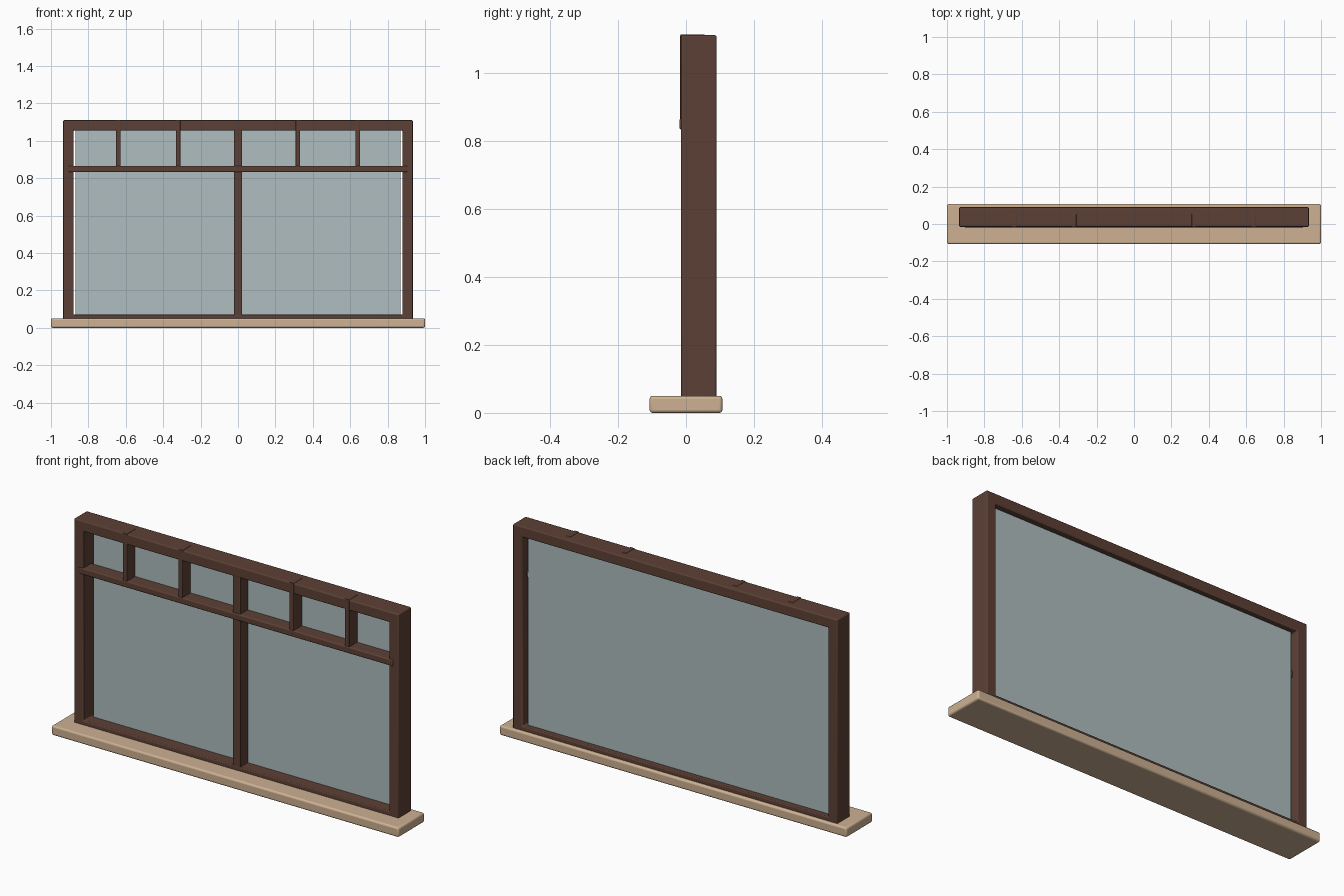
import bpy, bmesh

if "Cube" in bpy.data.objects:
    bpy.data.objects.remove(bpy.data.objects["Cube"])


def material(name, rgb):
    m = bpy.data.materials.new(name)
    m.diffuse_color = (*rgb, 1)
    m.use_nodes = True
    m.node_tree.nodes["Principled BSDF"].inputs["Base Color"].default_value = m.diffuse_color
    return m


WOOD = material("dark_wood", (0.107, 0.051, 0.036))
STONE = material("pale_sill", (0.61, 0.44, 0.29))
GLASS = material("glass", (0.43, 0.51, 0.52))


def finish(name, bm, mat, bevel):
    bmesh.ops.recalc_face_normals(bm, faces=bm.faces)
    me = bpy.data.meshes.new(name)
    bm.to_mesh(me)
    bm.free()
    me.materials.append(mat)
    ob = bpy.data.objects.new(name, me)
    bpy.context.collection.objects.link(ob)
    if bevel:
        mod = ob.modifiers.new("Bevel", 'BEVEL')
        mod.width = bevel
        mod.segments = 3
        bpy.ops.object.select_all(action='DESELECT')
        ob.select_set(True)
        bpy.context.view_layer.objects.active = ob
        bpy.ops.object.shade_smooth_by_angle()
    return ob


def box(name, x, y, z, mat, bevel=0.0):
    bm = bmesh.new()
    bmesh.ops.create_cube(bm, size=1)
    for v in bm.verts:
        v.co = [lo + (c + 0.5) * (hi - lo) for c, (lo, hi) in zip(v.co, (x, y, z))]
    return finish(name, bm, mat, bevel)


def ring(name, outer, inner, y, mat, bevel):
    """Rectangular frame: outer and inner are (half width, bottom, top)."""
    bm = bmesh.new()

    def loop(rect, depth):
        w, b, t = rect
        return [bm.verts.new((px, depth, pz)) for px, pz in ((-w, b), (w, b), (w, t), (-w, t))]

    loops = [loop(outer, y[0]), loop(outer, y[1]), loop(inner, y[1]), loop(inner, y[0])]
    for k in range(4):
        a, b = loops[k], loops[(k + 1) % 4]
        for i in range(4):
            j = (i + 1) % 4
            bm.faces.new((a[i], a[j], b[j], b[i]))
    return finish(name, bm, mat, bevel)


# Sill
box("sill", (-1, 1), (-0.107, 0.107), (0, 0.05), STONE, 0.009)

# Outer frame, its foot sunk into the sill
ring("outer_frame", (0.935, 0.015, 1.11), (0.88, 0.07, 1.055), (-0.015, 0.09), WOOD, 0.006)

# Glass pane, slightly narrower than the opening
box("glass_pane", (-0.868, 0.868), (0.05, 0.06), (0.06, 1.06), GLASS)

# Centre mullion and transom bar
box("centre_mullion", (-0.022, 0.022), (-0.013, 0.055), (0.06, 1.065), WOOD, 0.004)
box("transom_bar", (-0.905, 0.905), (-0.019, 0.055), (0.832, 0.866), WOOD, 0.006)

# Short glazing bars above the transom
for i, cx in enumerate((-0.64, -0.32, 0.32, 0.64)):
    box(f"glazing_bar_{i + 1}", (cx - 0.0125, cx + 0.0125), (-0.017, 0.055), (0.85, 1.112), WOOD, 0.003)
